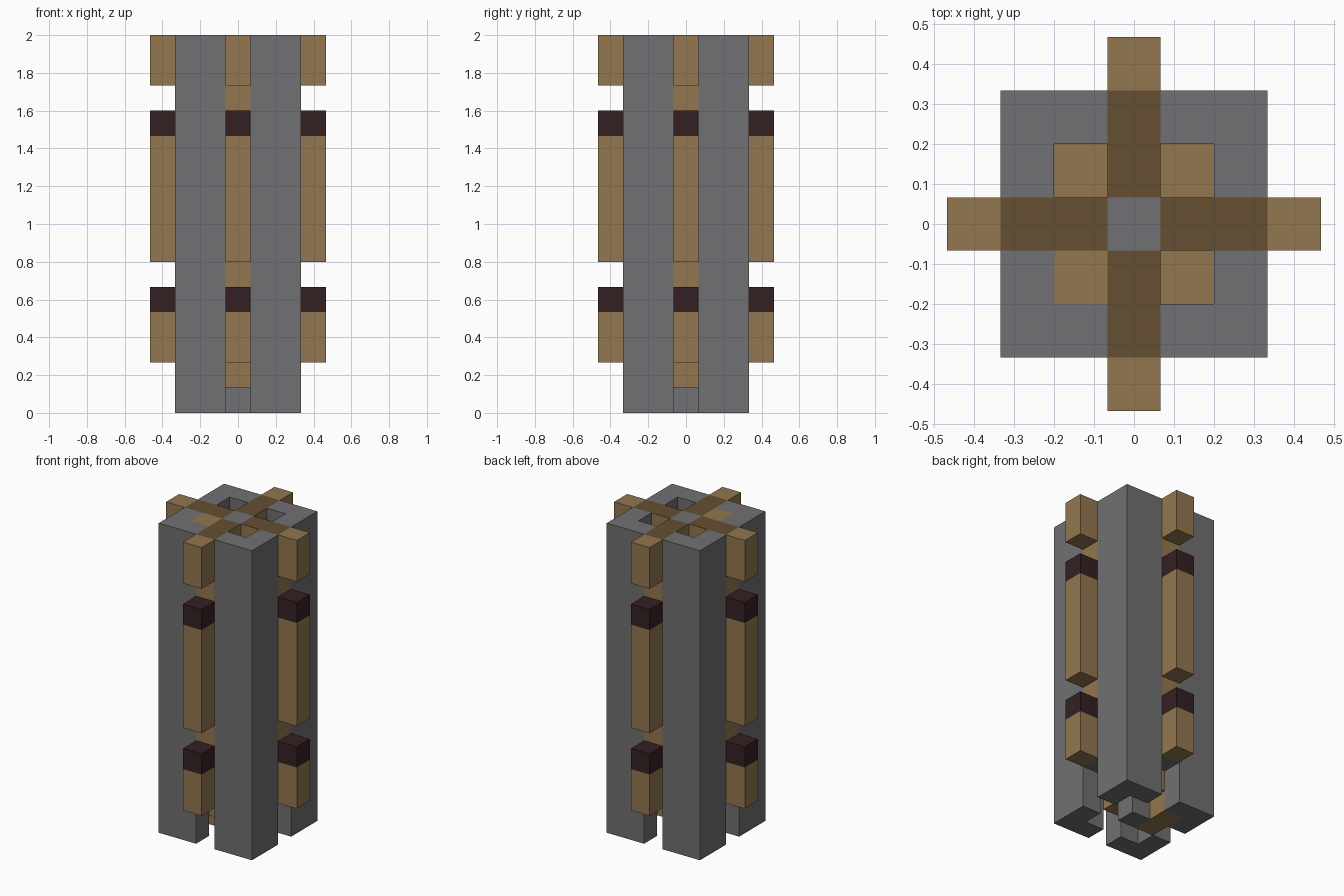
import bpy, bmesh
from mathutils import Matrix, Vector

cube = bpy.data.objects.get("Cube")
if cube:
    bpy.data.objects.remove(cube, do_unlink=True)

U = 2 / 15  # one block


def material(name, rgb):
    m = bpy.data.materials.new(name)
    m.use_nodes = True
    color = (*rgb, 1)
    m.diffuse_color = color
    m.node_tree.nodes["Principled BSDF"].inputs["Base Color"].default_value = color
    return m


STONE = material("grey_stone", (0.165, 0.16, 0.168))
WOOD = material("tan_wood", (0.29, 0.184, 0.08))
DARK_WOOD = material("dark_tan_wood", (0.13, 0.078, 0.032))
BAND = material("dark_brown", (0.034, 0.0144, 0.016))


def finish(name, bm, side, top=None, bottom=None):
    """Make an object, with other colours for top and bottom faces if given."""
    mesh = bpy.data.meshes.new(name)
    for m in (side, top or side, bottom or side):
        mesh.materials.append(m)
    bm.normal_update()
    for f in bm.faces:
        f.material_index = 1 if f.normal.z > 0.5 else 2 if f.normal.z < -0.5 else 0
    bm.to_mesh(mesh)
    bm.free()
    ob = bpy.data.objects.new(name, mesh)
    bpy.context.collection.objects.link(ob)
    return ob


def block(name, cx, cy, z0, z1, side, top=None, bottom=None):
    """A column one block wide, on grid cell cx, cy, from level z0 to z1."""
    bm = bmesh.new()
    bmesh.ops.create_cube(bm, size=U)
    bmesh.ops.scale(bm, vec=(1, 1, z1 - z0), verts=bm.verts)
    bmesh.ops.translate(bm, vec=Vector((cx, cy, (z0 + z1) / 2)) * U, verts=bm.verts)
    return finish(name, bm, side, top, bottom)


# L-shaped corner pillars
L_PROFILE = [(0.5, 1.5), (1.5, 1.5), (1.5, 0.5), (2.5, 0.5), (2.5, 2.5), (0.5, 2.5)]
for i, label in enumerate(("back_left", "back_right", "front_right", "front_left")):
    bm = bmesh.new()
    base = bm.faces.new([bm.verts.new((x * U, y * U, 0)) for x, y in L_PROFILE])
    up = bmesh.ops.extrude_face_region(bm, geom=[base])["geom"]
    bmesh.ops.translate(bm, vec=(0, 0, 2),
                        verts=[v for v in up if isinstance(v, bmesh.types.BMVert)])
    bmesh.ops.rotate(bm, verts=bm.verts, matrix=Matrix.Rotation(i * 1.5707963, 3, "Z"))
    bmesh.ops.recalc_face_normals(bm, faces=bm.faces)
    finish("corner_pillar_" + label, bm, STONE)

# Central column
block("central_column", 0, 0, 0, 15, STONE)

# Wooden walls and outer ribs on each side
SIDES = {"left": (1, 0), "right": (-1, 0), "back": (0, 1), "front": (0, -1)}
for label, (x, y) in SIDES.items():
    block("inner_wall_" + label, x, y, 1, 15, WOOD, top=DARK_WOOD)
    block("outer_wall_" + label, 2 * x, 2 * y, 2, 15, WOOD, DARK_WOOD, STONE)
    for part, z0, z1, mat in (("lower_rib", 2, 4, WOOD), ("lower_band", 4, 5, BAND),
                              ("middle_rib", 6, 11, WOOD), ("middle_band", 11, 12, BAND),
                              ("top_rib", 13, 15, WOOD)):
        block(f"{part}_{label}", 3 * x, 3 * y, z0, z1, mat)

# Stair steps inside the corner shafts
block("first_step", -1, 0, 0, 1, WOOD)
CORNERS = [(-1, 1), (1, 1), (1, -1), (-1, -1)]
for i, (x, y) in enumerate(CORNERS):
    for turn in range(2):
        z = 2 * i + 8 * turn
        block(f"corner_step_{i}_{turn}", x, y, z, min(z + 2, 15), WOOD)
